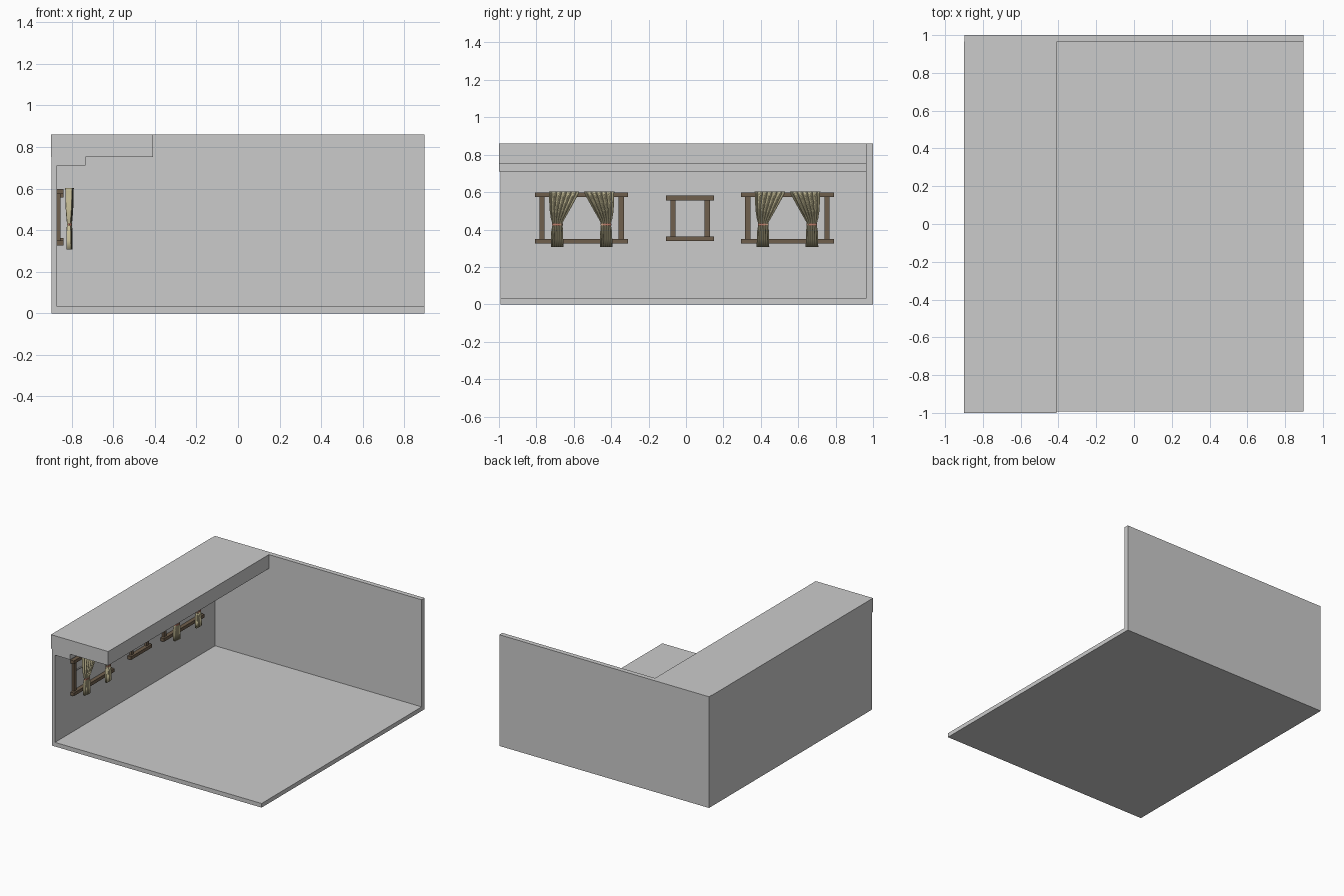
import bpy, bmesh, math

if "Cube" in bpy.data.objects:
    bpy.data.objects.remove(bpy.data.objects["Cube"])


def material(name, rgb):
    m = bpy.data.materials.new(name)
    m.diffuse_color = (*rgb, 1)
    m.use_nodes = True
    m.node_tree.nodes["Principled BSDF"].inputs["Base Color"].default_value = m.diffuse_color
    return m


WOOD = material("wood", (0.16, 0.115, 0.075))
CLOTH = material("cloth", (0.62, 0.56, 0.34))
TIE = material("tie", (0.50, 0.20, 0.14))


def finish(name, bm, mat=None):
    bmesh.ops.recalc_face_normals(bm, faces=bm.faces)
    me = bpy.data.meshes.new(name)
    bm.to_mesh(me)
    bm.free()
    ob = bpy.data.objects.new(name, me)
    bpy.context.collection.objects.link(ob)
    if mat:
        me.materials.append(mat)
    return ob


def boxes(name, ranges, mat=None):
    """One object made of boxes given as (x0, x1, y0, y1, z0, z1)."""
    bm = bmesh.new()
    for x0, x1, y0, y1, z0, z1 in ranges:
        vs = bmesh.ops.create_cube(bm, size=1)["verts"]
        bmesh.ops.scale(bm, vec=(x1 - x0, y1 - y0, z1 - z0), verts=vs)
        bmesh.ops.translate(bm, vec=((x0 + x1) / 2, (y0 + y1) / 2, (z0 + z1) / 2), verts=vs)
    return finish(name, bm, mat)


# room shell
boxes("floor", [(-0.897, 0.897, -0.993, 1.0, 0, 0.032)])
boxes("left_wall", [(-0.897, -0.87, -0.993, 0.97, 0.032, 0.80)])
boxes("back_wall", [(-0.897, 0.897, 0.963, 1.0, 0.032, 0.86)])

# stepped soffit, an extruded profile
profile = [(-0.90, 0.86), (-0.41, 0.86), (-0.41, 0.752), (-0.735, 0.752),
           (-0.735, 0.71), (-0.872, 0.71), (-0.872, 0.752), (-0.90, 0.752)]
bm = bmesh.new()
face = bm.faces.new([bm.verts.new((x, -1.0, z)) for x, z in profile])
ext = bmesh.ops.extrude_face_region(bm, geom=[face])["geom"]
bmesh.ops.translate(bm, vec=(0, 1.965, 0),
                    verts=[v for v in ext if isinstance(v, bmesh.types.BMVert)])
finish("soffit", bm)


def window(name, yc, half, z0, z1, bar_z):
    """Rails, posts and thin glazing bars on the left wall."""
    xb, rail, post = -0.876, 0.025, 0.028
    px = half - 0.022
    boxes(name + "_frame", [
        (xb, -0.84, yc - half, yc + half, z0, z0 + rail),
        (xb, -0.84, yc - half, yc + half, z1 - rail, z1),
        (xb, -0.853, yc - px, yc - px + post, z0 + rail, z1 - rail),
        (xb, -0.853, yc + px - post, yc + px, z0 + rail, z1 - rail)], WOOD)
    inner, m = px - post, half * 0.28
    bars = [(xb, -0.864, yc - inner, yc + inner, bar_z - 0.004, bar_z + 0.004)]
    bars += [(xb, -0.864, yc + s * m - 0.004, yc + s * m + 0.004, bar_z, z1 - rail)
             for s in (-1, 1)]
    boxes(name + "_glazing_bars", bars)


# curtain rows: z, inner edge, outer edge (from window centre), pleat depth
ROWS = [(0.603, 0.014, 0.174, 0.016), (0.59, 0.018, 0.172, 0.015),
        (0.55, 0.040, 0.172, 0.015), (0.50, 0.068, 0.169, 0.013),
        (0.46, 0.091, 0.163, 0.010), (0.44, 0.102, 0.157, 0.008),
        (0.427, 0.105, 0.154, 0.007), (0.415, 0.103, 0.156, 0.008),
        (0.39, 0.101, 0.161, 0.010), (0.35, 0.100, 0.162, 0.010),
        (0.306, 0.099, 0.163, 0.010)]


def curtain(name, yc, side):
    folds, n = 6, 60
    bm = bmesh.new()
    grid = []
    for z, a, b, depth in ROWS:
        row = []
        for i in range(n + 1):
            t = i / n
            w = 2 * math.pi * folds * t
            x = -0.811 + depth * math.cos(w) + 0.003 * math.sin(5 * t)
            row.append(bm.verts.new((x, yc + side * (a + (b - a) * t), z)))
        grid.append(row)
    for r0, r1 in zip(grid, grid[1:]):
        for i in range(n):
            bm.faces.new((r0[i], r0[i + 1], r1[i + 1], r1[i]))
    ob = finish(name, bm, CLOTH)
    sol = ob.modifiers.new("thickness", "SOLIDIFY")
    sol.thickness, sol.offset = 0.004, 0
    for p in ob.data.polygons:
        p.use_smooth = True

    # tie band around the waist
    bm = bmesh.new()
    bmesh.ops.create_cone(bm, segments=20, radius1=1, radius2=1, depth=1, cap_ends=True)
    bmesh.ops.scale(bm, vec=(0.0125, 0.029, 0.010), verts=bm.verts)
    bmesh.ops.translate(bm, vec=(-0.811, yc + side * 0.1295, 0.427), verts=bm.verts)
    finish(name + "_tie", bm, TIE)


# two wide curtained windows and a small bare one between them
for label, yc in (("front", -0.558), ("rear", 0.5425)):
    window(label + "_window", yc, 0.248, 0.325, 0.598, 0.494)
    curtain(label + "_curtain_near", yc, -1)
    curtain(label + "_curtain_far", yc, 1)
window("middle_window", 0.022, 0.128, 0.338, 0.581, 0.475)
